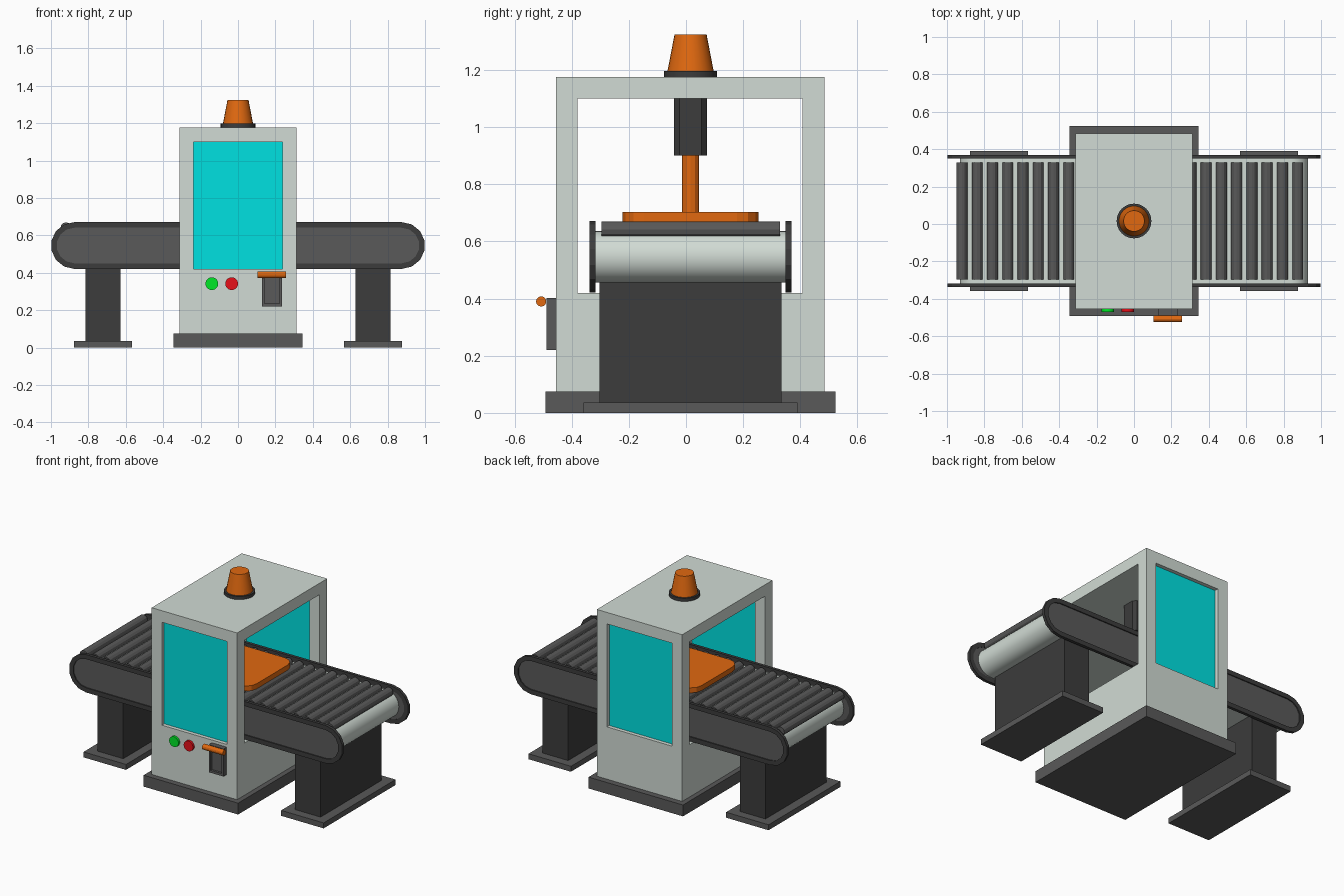
import bpy, bmesh, math
from mathutils import Matrix

if "Cube" in bpy.data.objects:
    bpy.data.objects.remove(bpy.data.objects["Cube"])

C = 0.016  # centre line of the machine in y


def material(name, rgb):
    m = bpy.data.materials.new(name)
    m.diffuse_color = (*rgb, 1)
    m.use_nodes = True
    m.node_tree.nodes["Principled BSDF"].inputs["Base Color"].default_value = m.diffuse_color
    return m


PALE = material("pale_paint", (0.64, 0.71, 0.66))
DARK = material("dark_steel", (0.045, 0.045, 0.045))
MID = material("mid_steel", (0.1, 0.1, 0.1))
ORANGE = material("orange_paint", (0.75, 0.14, 0.005))
CYAN = material("cyan_glass", (0.0, 0.75, 0.75))
GREEN = material("green_button", (0.0, 0.8, 0.02))
RED = material("red_button", (0.8, 0.005, 0.01))


def finish(name, bm, mat, smooth=False):
    bmesh.ops.recalc_face_normals(bm, faces=bm.faces)
    me = bpy.data.meshes.new(name)
    bm.to_mesh(me)
    bm.free()
    me.materials.append(mat)
    ob = bpy.data.objects.new(name, me)
    bpy.context.collection.objects.link(ob)
    if smooth:
        bpy.ops.object.select_all(action='DESELECT')
        ob.select_set(True)
        bpy.context.view_layer.objects.active = ob
        bpy.ops.object.shade_smooth_by_angle(angle=math.radians(35))
    return ob


def box(name, x, y, z, mat, corner=0, segs=1):
    """Box from (min, max) ranges; corner rounds the vertical edges."""
    bm = bmesh.new()
    bmesh.ops.create_cube(bm, size=1)
    for v in bm.verts:
        v.co = [r[0] + (c + 0.5) * (r[1] - r[0]) for c, r in zip(v.co, (x, y, z))]
    if corner:
        edges = [e for e in bm.edges if abs(e.verts[0].co.z - e.verts[1].co.z) > 1e-4]
        bmesh.ops.bevel(bm, geom=edges, offset=corner, segments=segs, profile=0.5, affect='EDGES')
    return finish(name, bm, mat)


def cyl(name, centre, r1, r2, depth, mat, axis='Z', segs=24):
    bm = bmesh.new()
    rot = {'Z': Matrix(), 'X': Matrix.Rotation(math.pi / 2, 4, 'Y'),
           'Y': Matrix.Rotation(math.pi / 2, 4, 'X')}[axis]
    bmesh.ops.create_cone(bm, cap_ends=True, segments=segs, radius1=r1, radius2=r2,
                          depth=depth, matrix=Matrix.Translation(centre) @ rot)
    return finish(name, bm, mat, segs > 12)


def stadium(half, radius, z, n):
    """Outline in x/z: two half circles joined by straight runs."""
    pts = []
    for side in (0, 1):
        for i in range(n + 1):
            a = -math.pi / 2 + math.pi * (side + i / n)
            pts.append(((half - radius) * (-1 if side else 1) + radius * math.cos(a),
                        z + radius * math.sin(a)))
    return pts


def prism(name, pts, y0, y1, mat, hole=None, smooth=False):
    """Extrude an x/z outline along y, with an optional matching hole."""
    bm = bmesh.new()
    loops = [[bm.verts.new((p[0], y, p[1])) for p in outline]
             for outline in (pts, hole) if outline for y in (y0, y1)]
    bands = [(0, 1)] if not hole else [(0, 1), (1, 3), (3, 2), (2, 0)]
    for a, b in bands:
        for i in range(len(pts)):
            j = (i + 1) % len(pts)
            bm.faces.new((loops[a][i], loops[a][j], loops[b][j], loops[b][i]))
    if not hole:
        bm.faces.new(loops[0])
        bm.faces.new(loops[1])
    return finish(name, bm, mat, smooth)


def cut(ob, cutter):
    """Subtract the cutter, bake the result and drop the cutter."""
    cutter.hide_render = True
    mod = ob.modifiers.new("cut", 'BOOLEAN')
    mod.operation, mod.solver, mod.object = 'DIFFERENCE', 'EXACT', cutter
    bpy.context.view_layer.objects.active = ob
    bpy.ops.object.modifier_apply(modifier=mod.name)
    bpy.data.objects.remove(cutter)


# Housing: block with a tunnel along x and window openings along y
box("base_plate", (-0.345, 0.345), (-0.492, 0.524), (0, 0.075), MID)
housing = box("housing", (-0.312, 0.312), (-0.455, 0.485), (0.075, 1.176), PALE)
cut(housing, box("tunnel_cutter", (-0.5, 0.5), (-0.38, 0.407), (0.42, 1.1), PALE))
cut(housing, box("window_cutter", (-0.238, 0.238), (-0.7, 0.7), (0.42, 1.1), PALE))
box("front_window", (-0.238, 0.238), (-0.43, -0.40), (0.42, 1.1), CYAN)
box("back_window", (-0.238, 0.238), (0.43, 0.46), (0.42, 1.1), CYAN)

# Warning lamp
cyl("lamp_base", (0, C, 1.186), 0.093, 0.093, 0.022, DARK)
cyl("lamp", (0, C, 1.26), 0.081, 0.056, 0.13, ORANGE)

# Press inside the housing
box("press_cylinder", (-0.058, 0.058), (C - 0.058, C + 0.058), (0.9, 1.1), DARK, 0.02)
cyl("press_rod", (0, C, 0.8), 0.03, 0.03, 0.2, ORANGE, segs=12)
box("press_plate", (-0.238, 0.238), (C - 0.238, C + 0.238), (0.669, 0.703), ORANGE, 0.075, 3)

# Control buttons
cyl("green_button", (-0.14, -0.46, 0.342), 0.034, 0.034, 0.02, GREEN, 'Y')
cyl("red_button", (-0.034, -0.46, 0.342), 0.034, 0.034, 0.02, RED, 'Y')

# Lever switch: recessed box with a bar handle
lever = box("lever_box", (0.128, 0.236), (-0.488, -0.454), (0.22, 0.402), MID)
cut(lever, box("lever_cutter", (0.142, 0.222), (-0.6, -0.474), (0.236, 0.388), MID))
cyl("lever_handle", (0.18, -0.507, 0.39), 0.018, 0.018, 0.152, ORANGE, 'X', 12)

# Conveyor side rails
ZC = 0.546
outer, inner = stadium(1.0, 0.125, ZC, 7), stadium(0.97, 0.095, ZC, 7)
for side, s in (("front", -1), ("back", 1)):
    ys = sorted((C + s * 0.333, C + s * 0.353))
    prism(side + "_rail_rim", outer, *ys, DARK, hole=inner)
    ys = sorted((C + s * 0.335, C + s * 0.346))
    prism(side + "_rail_panel", inner, *ys, MID)

# Conveyor bed and rollers
prism("conveyor_bed", stadium(0.93, 0.09, ZC, 16), C - 0.334, C + 0.334, PALE, smooth=True)
for i in range(23):
    cyl(f"roller_{i + 1}", (-0.92 + i * 0.0816, C, 0.641), 0.029, 0.029, 0.625, MID, 'Y', 12)

# Conveyor legs and feet
for side, s in (("left", -1), ("right", 1)):
    box(side + "_leg", sorted((s * 0.627, s * 0.815)), (C - 0.318, C + 0.318), (0.035, 0.47), DARK)
    box(side + "_foot", sorted((s * 0.567, s * 0.877)), (C - 0.375, C + 0.375), (0, 0.036), MID)
